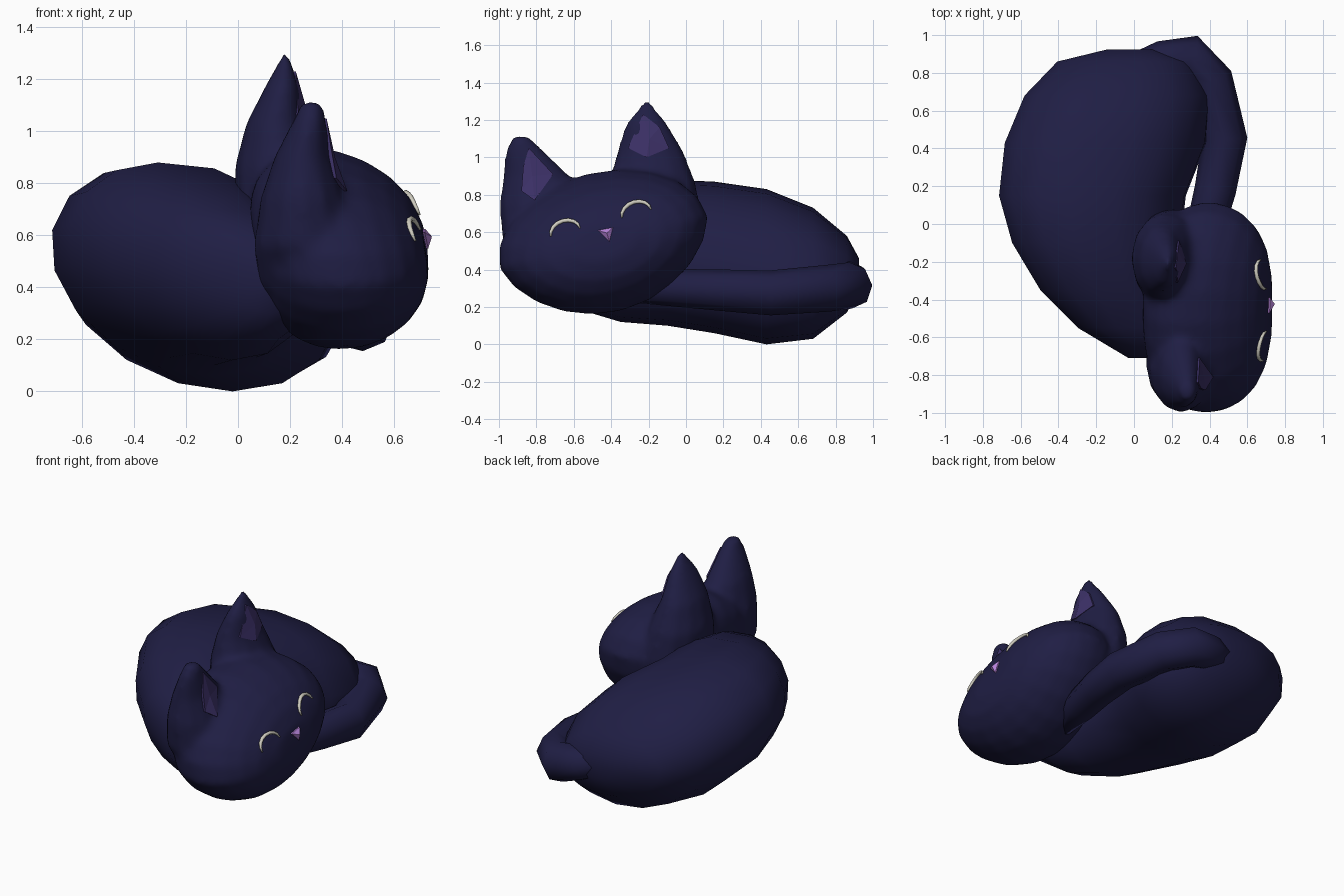
import bpy, bmesh, math
from mathutils import Vector, Matrix
from mathutils.bvhtree import BVHTree

if "Cube" in bpy.data.objects:
    bpy.data.objects.remove(bpy.data.objects["Cube"])


def material(name, rgb):
    m = bpy.data.materials.new(name)
    m.diffuse_color = (*rgb, 1)
    m.use_nodes = True
    m.node_tree.nodes["Principled BSDF"].inputs["Base Color"].default_value = m.diffuse_color
    return m


FUR = material("dark_fur", (0.014, 0.013, 0.058))
INNER = material("inner_ear", (0.045, 0.03, 0.135))
PINK = material("nose_lilac", (0.46, 0.22, 0.68))
PALE = material("pale_lid", (0.62, 0.6, 0.52))


def make(name, verts, faces, mat, smooth=True):
    """Mesh object with outward normals."""
    me = bpy.data.meshes.new(name)
    me.from_pydata([tuple(v) for v in verts], [], faces)
    bm = bmesh.new()
    bm.from_mesh(me)
    bmesh.ops.recalc_face_normals(bm, faces=bm.faces)
    bm.to_mesh(me)
    bm.free()
    me.materials.append(mat)
    for p in me.polygons:
        p.use_smooth = smooth
    ob = bpy.data.objects.new(name, me)
    bpy.context.collection.objects.link(ob)
    return ob


def loft(name, rings, mat):
    """Skin equal-sized rings, closing both ends with a fan to the ring centre."""
    n = len(rings[0])
    verts = [v for r in rings for v in r]
    faces = []
    for i in range(len(rings) - 1):
        for j in range(n):
            k = (j + 1) % n
            faces.append((i * n + j, i * n + k, (i + 1) * n + k, (i + 1) * n + j))
    last = (len(rings) - 1) * n
    c = len(verts)
    verts += [sum(rings[0], Vector()) / n, sum(rings[-1], Vector()) / n]
    for j in range(n):
        k = (j + 1) % n
        faces += [(c, k, j), (c + 1, last + j, last + k)]
    return make(name, verts, faces, mat)


def angles(n):
    return [2 * math.pi * i / n for i in range(n)]


def spow(v, e):
    return math.copysign(abs(v) ** e, v)


def tube(name, path, radii, n, mat, ref):
    rings = []
    for i, p in enumerate(path):
        t = (path[min(i + 1, len(path) - 1)] - path[max(i - 1, 0)]).normalized()
        u = t.cross(Vector(ref)).normalized()
        w = u.cross(t)
        rings.append([p + (u * math.cos(a) + w * math.sin(a)) * radii[i] for a in angles(n)])
    return loft(name, rings, mat)


# Curled body: leaning oval sections from rump to chest (y, x min, x max, z min, z max)
SECTIONS = [(0.925, -0.14, 0.12, 0.30, 0.46), (0.86, -0.41, 0.31, 0.17, 0.58),
            (0.68, -0.585, 0.41, 0.03, 0.73), (0.43, -0.69, 0.39, 0.00, 0.83),
            (0.15, -0.72, 0.28, 0.06, 0.87), (-0.10, -0.65, 0.25, 0.10, 0.88),
            (-0.35, -0.50, 0.27, 0.12, 0.80), (-0.55, -0.30, 0.27, 0.18, 0.70),
            (-0.71, -0.03, 0.22, 0.30, 0.57)]
rings = []
for y, x0, x1, z0, z1 in SECTIONS:
    rx, rz = (x1 - x0) / 2, (z1 - z0) / 2
    lean = 0.24 * rx
    w = math.sqrt(rx * rx - lean * lean)
    ring = []
    for a in angles(16):
        e = 0.76 if 0 < a < math.pi / 2 else 1
        c, s = spow(math.cos(a), e), spow(math.sin(a), e)
        ring.append(Vector(((x0 + x1) / 2 + w * c - lean * s, y, (z0 + z1) / 2 + rz * s)))
    rings.append(ring)
loft("body", rings, FUR)

# Head: boxy ellipsoid, rolled sideways, face leaning back, narrower at the chin
roll = Matrix.Rotation(math.radians(14), 4, 'X')
rings = []
for i in range(11):
    u = math.radians(-80 + 16 * i)
    x = 0.335 * math.sin(u)
    ring = []
    for a in angles(20):
        y = 0.575 * math.cos(u) ** 0.68 * math.cos(a)
        z = 0.378 * math.cos(u) ** 0.8 * math.sin(a)
        v = roll @ Vector((x - 0.15 * z - 0.45 * z * z, y * (1 + 0.38 * min(z, 0)), z))
        ring.append(v + Vector((0.395, -0.44, 0.545)))
    rings.append(ring)
head = loft("head", rings, FUR)


# Ears: tapering oval sections (x, y, z, half width x, half width y)
def ear(name, levels):
    return loft(name, [[Vector((x + rx * math.cos(a), y + ry * math.sin(a), z))
                        for a in angles(12)] for x, y, z, rx, ry in levels], FUR)


ear_right = ear("right_ear", [(0.24, -0.20, 0.50, 0.20, 0.26), (0.20, -0.19, 0.68, 0.21, 0.275),
                              (0.16, -0.18, 0.86, 0.175, 0.235), (0.145, -0.19, 1.03, 0.115, 0.18),
                              (0.17, -0.21, 1.17, 0.068, 0.118), (0.185, -0.21, 1.31, 0.006, 0.012)])
ear_left = ear("left_ear", [(0.30, -0.66, 0.40, 0.22, 0.20), (0.26, -0.74, 0.56, 0.20, 0.245),
                            (0.25, -0.77, 0.74, 0.165, 0.23), (0.25, -0.80, 0.90, 0.112, 0.18),
                            (0.275, -0.865, 1.04, 0.064, 0.10), (0.285, -0.885, 1.115, 0.04, 0.04)])

# Fuse head and ears into one soft skin
with bpy.context.temp_override(active_object=head, object=head,
                               selected_objects=[head, ear_right, ear_left],
                               selected_editable_objects=[head, ear_right, ear_left]):
    bpy.ops.object.join()
remesh = head.modifiers.new("fuse", 'REMESH')
remesh.mode = 'VOXEL'
remesh.voxel_size = 0.022
remesh.use_smooth_shade = True
soften = head.modifiers.new("soften", 'SMOOTH')
soften.factor = 0.5
soften.iterations = 7

# Tail wrapped from the rump forward to under the chin
path = [Vector(p) for p in [(-0.02, 0.80, 0.38), (0.15, 0.86, 0.34), (0.29, 0.88, 0.315),
                            (0.40, 0.76, 0.30), (0.48, 0.45, 0.275), (0.43, 0.18, 0.29),
                            (0.37, -0.05, 0.30), (0.28, -0.36, 0.25)]]
tube("tail", path, [0.09, 0.11, 0.125, 0.125, 0.12, 0.11, 0.10, 0.02], 8, FUR, (0, 0, 1))

# Face details are projected onto the fused head along x
tree = BVHTree.FromObject(head, bpy.context.evaluated_depsgraph_get())


def on_face(y, z, lift):
    hit = tree.ray_cast(Vector((3, y, z)), Vector((-1, 0, 0)))[0]
    return Vector(((hit.x if hit else 0.2) + lift, y, z))


def patch(name, outline, mat, lift, peak):
    n = len(outline)
    cy, cz = (sum(p[i] for p in outline) / n for i in (0, 1))
    verts = [on_face(y, z, lift) for y, z in outline] + [on_face(cy, cz, peak)]
    verts += [v - Vector((0.025, 0, 0)) for v in verts]
    faces = []
    for j in range(n):
        k = (j + 1) % n
        b = n + 1
        faces += [(j, k, n), (b + k, b + j, b + n), (j, b + j, b + k, k)]
    return make(name, verts, faces, mat, False)


patch("right_inner_ear", [(-0.31, 1.05), (-0.21, 1.0), (-0.09, 1.05), (-0.14, 1.16),
                          (-0.23, 1.23)], INNER, 0.01, 0.014)
patch("left_inner_ear", [(-0.88, 0.82), (-0.81, 0.77), (-0.71, 0.91), (-0.84, 1.05),
                         (-0.87, 0.95)], INNER, 0.01, 0.014)
patch("nose", [(-0.47, 0.61), (-0.41, 0.55), (-0.39, 0.625)], PINK, 0.008, 0.03)

# Closed eyelids: tilted arcs
for name, cy, cz in (("left_eyelid", -0.645, 0.60), ("right_eyelid", -0.265, 0.70)):
    pts = []
    for i in range(9):
        a = math.pi * (1 - i / 8)
        dy, dz = 0.08 * math.cos(a), 0.062 * math.sin(a)
        pts.append(on_face(cy + dy * 0.97 - dz * 0.24, cz + dy * 0.28 + dz * 0.97, 0.006))
    tube(name, pts, [0.004, 0.008, 0.01, 0.011, 0.011, 0.011, 0.01, 0.008, 0.004], 6, PALE, (1, 0, 0))
